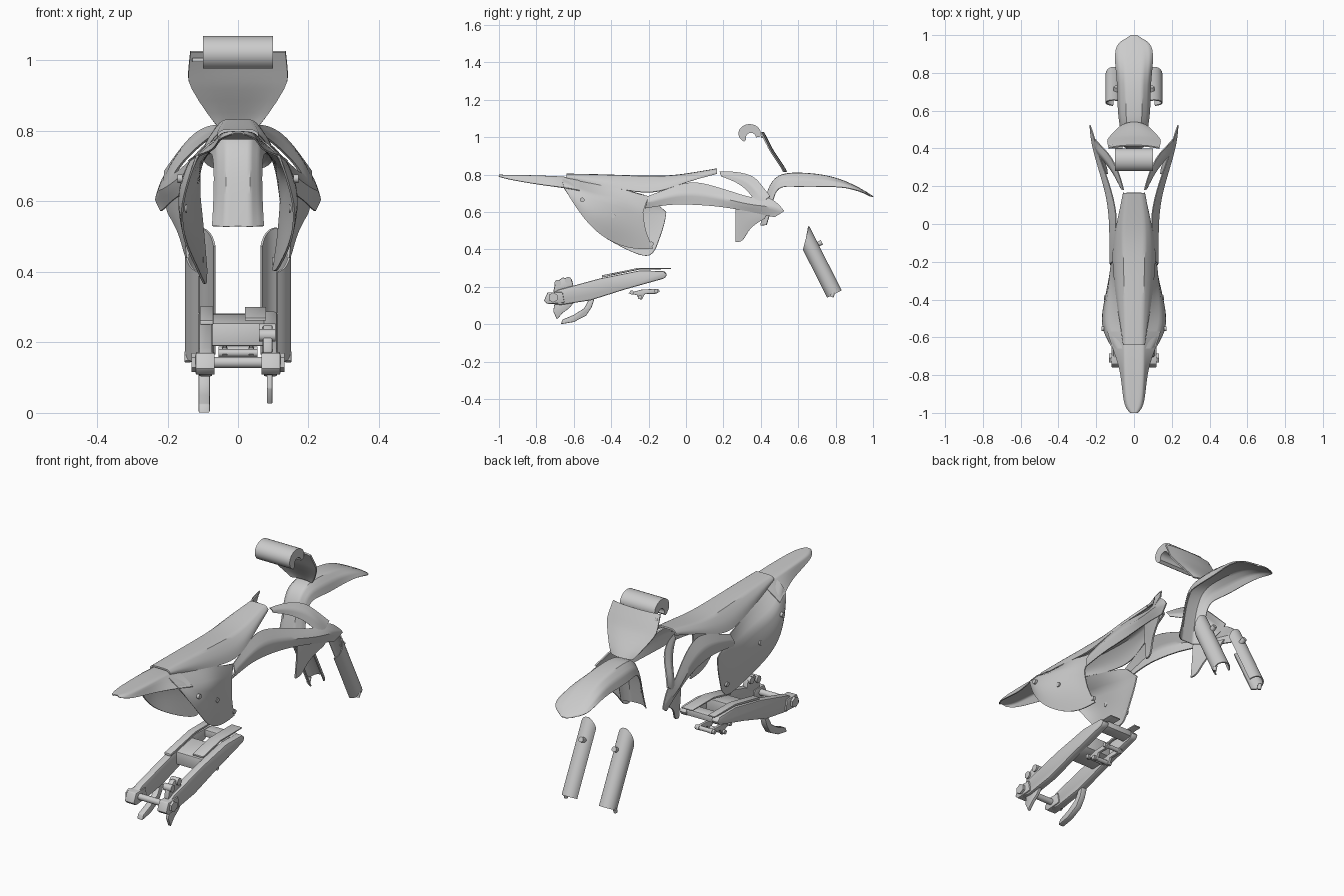
import bpy, bmesh
from math import sin, cos, radians, pi
from mathutils import Vector


def finish(bm, name, mods=(), mirror=False, angle=35):
    bmesh.ops.recalc_face_normals(bm, faces=bm.faces)
    me = bpy.data.meshes.new(name)
    bm.to_mesh(me)
    bm.free()
    ob = bpy.data.objects.new(name, me)
    bpy.context.collection.objects.link(ob)
    for kind, props in mods:
        m = ob.modifiers.new(kind, kind)
        for k, v in props.items():
            setattr(m, k, v)
    if mirror:
        ob.modifiers.new("Mirror", 'MIRROR')
    bpy.ops.object.select_all(action='DESELECT')
    ob.select_set(True)
    bpy.context.view_layer.objects.active = ob
    bpy.ops.object.convert(target='MESH')
    bpy.ops.object.shade_smooth_by_angle(angle=radians(angle))
    return ob


def shell(name, rows, thick=0.005, crease=(), mirror=False, level=2):
    """Curved panel through rows of points; crease = columns kept sharp."""
    bm = bmesh.new()
    grid = [[bm.verts.new(p) for p in r] for r in rows]
    for a, b in zip(grid, grid[1:]):
        for i in range(len(a) - 1):
            bm.faces.new((a[i], a[i + 1], b[i + 1], b[i]))
    lay = bm.edges.layers.float.new('crease_edge')
    for c in crease:
        for a, b in zip(grid, grid[1:]):
            bm.edges.get((a[c], b[c]))[lay] = 0.8
    mods = []
    if level:
        mods.append(('SUBSURF', dict(levels=level, boundary_smooth='PRESERVE_CORNERS')))
    mods.append(('SOLIDIFY', dict(thickness=thick, offset=0)))
    return finish(bm, name, mods, mirror)


def prism(name, outline, x0, x1, bevel=0.004, mirror=False):
    """Side outline (y, z) extruded from x0 to x1."""
    bm = bmesh.new()
    f = bm.faces.new([bm.verts.new((x0, y, z)) for y, z in outline])
    ext = bmesh.ops.extrude_face_region(bm, geom=[f])
    vs = [v for v in ext['geom'] if isinstance(v, bmesh.types.BMVert)]
    bmesh.ops.translate(bm, vec=(x1 - x0, 0, 0), verts=vs)
    mods = [('BEVEL', dict(width=bevel, segments=2))] if bevel else []
    return finish(bm, name, mods, mirror)


def rod(name, a, b, r, mirror=False, n=20):
    a, b = Vector(a), Vector(b)
    bm = bmesh.new()
    bmesh.ops.create_cone(bm, cap_ends=True, segments=n, radius1=r, radius2=r, depth=(b - a).length)
    bm.transform((b - a).to_track_quat('Z', 'Y').to_matrix().to_4x4())
    bmesh.ops.translate(bm, vec=(a + b) / 2, verts=bm.verts)
    return finish(bm, name, (), mirror)


def full(half):
    """Half section from edge to centre -> full width section."""
    return [(-x, y, z) for x, y, z in half] + [(x, y, z) for x, y, z in reversed(half) if x > 0]


# seat: y, top half width, top z, bottom half width, bottom z
seat = [(-.64, .042, .80, .05, .78), (-.45, .048, .797, .085, .742), (-.2, .055, .787, .115, .69),
        (-.08, .058, .79, .105, .73), (.02, .055, .803, .085, .765), (.165, .038, .828, .052, .805)]
shell("seat", [full([(wb, y, zb), ((wb + wt) / 2 + .012, y, (zb + zt) / 2), (wt, y, zt), (0, y, zt + .002)])
               for y, wt, zt, wb, zb in seat], .008, (2, 4))

# rear fender: y, edge half width, edge z, top half width, top z
tail = [(-1, .018, .79, .010, .798), (-.965, .052, .778, .035, .798), (-.85, .062, .757, .042, .796),
        (-.75, .077, .742, .046, .793), (-.65, .115, .73, .048, .788), (-.57, .14, .715, .05, .78)]
shell("rear_fender", [full([(we, y, ze), (wt + .008, y, zt - .008), (wt, y, zt), (0, y, zt - .002)])
                      for y, we, ze, wt, zt in tail], .005, (1, 5))

# side panels, the left one reaching further down and forward
common = [[(.05, -.66, .782), (.085, -.66, .76), (.105, -.655, .74), (.118, -.65, .725)],
          [(.06, -.57, .765), (.14, -.58, .715), (.168, -.58, .655), (.165, -.565, .59)],
          [(.078, -.48, .745), (.152, -.48, .68), (.18, -.48, .59), (.155, -.48, .49)],
          [(.095, -.36, .73), (.137, -.36, .66), (.152, -.36, .55), (.122, -.37, .425)]]
left = common + [[(.105, -.26, .70), (.125, -.25, .62), (.125, -.25, .50), (.10, -.26, .372)],
                 [(.11, -.19, .685), (.117, -.17, .61), (.11, -.17, .49), (.09, -.19, .358)],
                 [(.11, -.14, .63), (.108, -.105, .60), (.10, -.115, .53), (.09, -.16, .41)]]
right = common + [[(.105, -.27, .70), (.125, -.28, .62), (.125, -.27, .51), (.108, -.27, .40)],
                  [(.11, -.20, .685), (.122, -.23, .60), (.115, -.22, .50), (.10, -.175, .405)]]
shell("left_side_panel", [[(-x, y, z) for x, y, z in r] for r in left], .006, (1,))
shell("right_side_panel", right, .006, (1,))
for i, (x, y, z) in enumerate([(.158, -.555, .665), (.145, -.39, .58), (.098, -.185, .43)]):
    rod(f"panel_bolt_{i}", (x, y, z), (x + .014, y, z), .012, True, 16)

# radiator shrouds: lower band and upper arch
band = [[(.112, -.20, .685), (.128, -.21, .65), (.12, -.22, .62)],
        [(.103, -.08, .73), (.128, -.08, .69), (.12, -.08, .643)],
        [(.088, .03, .768), (.13, .03, .705), (.124, .03, .64)],
        [(.112, .15, .738), (.145, .15, .685), (.14, .15, .633)],
        [(.15, .27, .70), (.18, .27, .655), (.165, .26, .618)],
        [(.185, .36, .67), (.21, .37, .635), (.19, .36, .60)],
        [(.207, .45, .685), (.228, .45, .63), (.205, .43, .582)],
        [(.226, .505, .63), (.233, .525, .605), (.218, .475, .573)]]
shell("shroud_band", band, .006, (1,), True)
arch = [[(.055, .18, .815), (.065, .185, .803), (.068, .19, .79)],
        [(.078, .27, .815), (.10, .27, .79), (.11, .275, .758)],
        [(.125, .365, .793), (.152, .345, .755), (.155, .33, .715)],
        [(.168, .405, .74), (.188, .38, .71), (.182, .36, .675)],
        [(.207, .45, .685), (.208, .42, .66), (.20, .37, .64)]]
shell("shroud_arch", arch, .007, (1,), True)

# radiator louvres under the shrouds
shell("radiator_louvre", [[(.155, .265, .63), (.15, .265, .53), (.142, .265, .44)],
                          [(.168, .30, .62), (.158, .295, .53), (.147, .308, .44)],
                          [(.185, .36, .61), (.175, .335, .56), (.165, .335, .515)],
                          [(.205, .44, .60), (.20, .43, .58), (.195, .42, .565)]], .008, (), True)

# front fender: centre y, centre z, edge y, edge z, half width
fender = [(.40, .53, .43, .53, .072), (.415, .62, .455, .61, .067), (.435, .72, .47, .69, .066),
          (.485, .805, .50, .742, .07), (.60, .812, .60, .733, .086), (.74, .80, .74, .735, .085),
          (.85, .768, .85, .735, .10), (.95, .716, .955, .703, .10), (1.0, .683, .985, .683, .03)]
shell("front_fender", [full([(w, ye, ze), (w * .85, ye * .6 + y * .4, ze * .45 + z * .55),
                             (w * .5, y, z - .002), (0, y, z)])
                       for y, z, ye, ze, w in fender], .005, (1, 2, 4, 5))

# front number plate
plate = [(.06, .535, .815), (.085, .52, .845), (.14, .46, .93), (.143, .45, .955), (.135, .413, 1.025)]
shell("number_plate", [full([(w, y - .012, z), (w * .55, y, z), (0, y + .002, z)]) for w, y, z in plate], .008, level=1)
prism("plate_strap", [(.40, .995), (.425, .995), (.42, 1.007), (.40, 1.007)], -.13, -.06, .002)

# handlebar pad with a notch for the bar
pad = [(.34 + .06 * cos(radians(a)), 1.02 + .05 * sin(radians(a))) for a in range(-20, 241, 13)]
pad += [(.347 + .027 * cos(radians(a)), .998 + .025 * sin(radians(a))) for a in range(205, -1, -17)]
prism("handlebar_pad", pad, -.10, .10, 0)

# fork guards: part-round shells along a slanted axis
d, p = Vector((0, .452, -.892)), Vector((0, .892, .452))
o, X = Vector((.107, .619, .507)), Vector((1, 0, 0))
guard = []
for k in range(7):
    row = []
    for j in range(15):
        t = radians(-85 + 255 * j / 14)
        start = .05 - .05 * sin(t)
        row.append(o + d * (start + (.387 - start) * k / 6) + .041 * (cos(t) * X + sin(t) * p))
    guard.append(row)
shell("fork_guard", guard, .006, (), True, 1)
nub = o + d * .11 + p * .035 - X * .012
rod("guard_clamp", nub, nub + p * .03, .013, True)
foot = o + d * .375 + X * .035
rod("guard_foot", foot, foot + d * .02 - p * .02, .01, True)

# swingarm beams, bridge and pivot
beam = [(-.745, .15), (-.68, .185), (-.46, .245), (-.25, .287), (-.12, .285), (-.10, .265),
        (-.115, .245), (-.33, .185), (-.51, .128), (-.67, .103), (-.74, .112)]
prism("swingarm_beam", beam, .072, .112, .008, True)
prism("swingarm_bridge", [(-.40, .255), (-.27, .28), (-.27, .205), (-.31, .195), (-.40, .19)], -.075, .075)
prism("swingarm_front_bridge", [(-.17, .282), (-.11, .282), (-.11, .25), (-.17, .245)], -.075, .075)
prism("chain_slider", [(-.45, .25), (-.25, .292), (-.08, .295), (-.08, .302), (-.25, .302), (-.45, .262)], -.108, -.07, .002)
prism("brake_hose_guide", [(-.40, .262), (-.25, .294), (-.08, .296), (-.08, .301), (-.26, .301), (-.40, .27)], .02, .08, .001)

# rear axle and adjuster blocks
rod("rear_axle", (-.125, -.71, .143), (.125, -.71, .143), .016)
rod("axle_nut", (.112, -.71, .143), (.132, -.71, .143), .027, True, 6)
prism("axle_block", [(-.76, .125), (-.74, .17), (-.66, .172), (-.65, .115), (-.74, .108)], .066, .12, .004, True)

# shock linkage below the front of the swingarm
for x in (-.045, .03):
    prism("linkage_arm", [(-.31, .165), (-.24, .185), (-.15, .19), (-.14, .175), (-.16, .163),
                          (-.22, .162), (-.235, .132), (-.255, .135), (-.26, .155)], x, x + .015, .003)
for y, z in [(-.29, .17), (-.245, .145), (-.16, .177)]:
    rod("linkage_pin", (-.055, y, z), (.055, y, z), .011)

# chain guide, brake disc guard and caliper
prism("chain_guide", [(-.67, .0), (-.60, .012), (-.535, .045), (-.505, .09), (-.49, .135), (-.52, .13),
                      (-.545, .085), (-.60, .05), (-.66, .025)], -.112, -.08, .004)
prism("disc_guard", [(-.70, .13), (-.71, .07), (-.69, .025), (-.66, .06), (-.625, .085), (-.60, .115), (-.62, .14)], .082, .098, .003)
prism("brake_caliper", [(-.71, .17), (-.70, .22), (-.66, .25), (-.61, .24), (-.60, .195), (-.65, .165)], .07, .098, .006)
for y, z in [(-.685, .22), (-.63, .235)]:
    rod("caliper_piston", (.06, y, z), (.106, y, z), .018)
